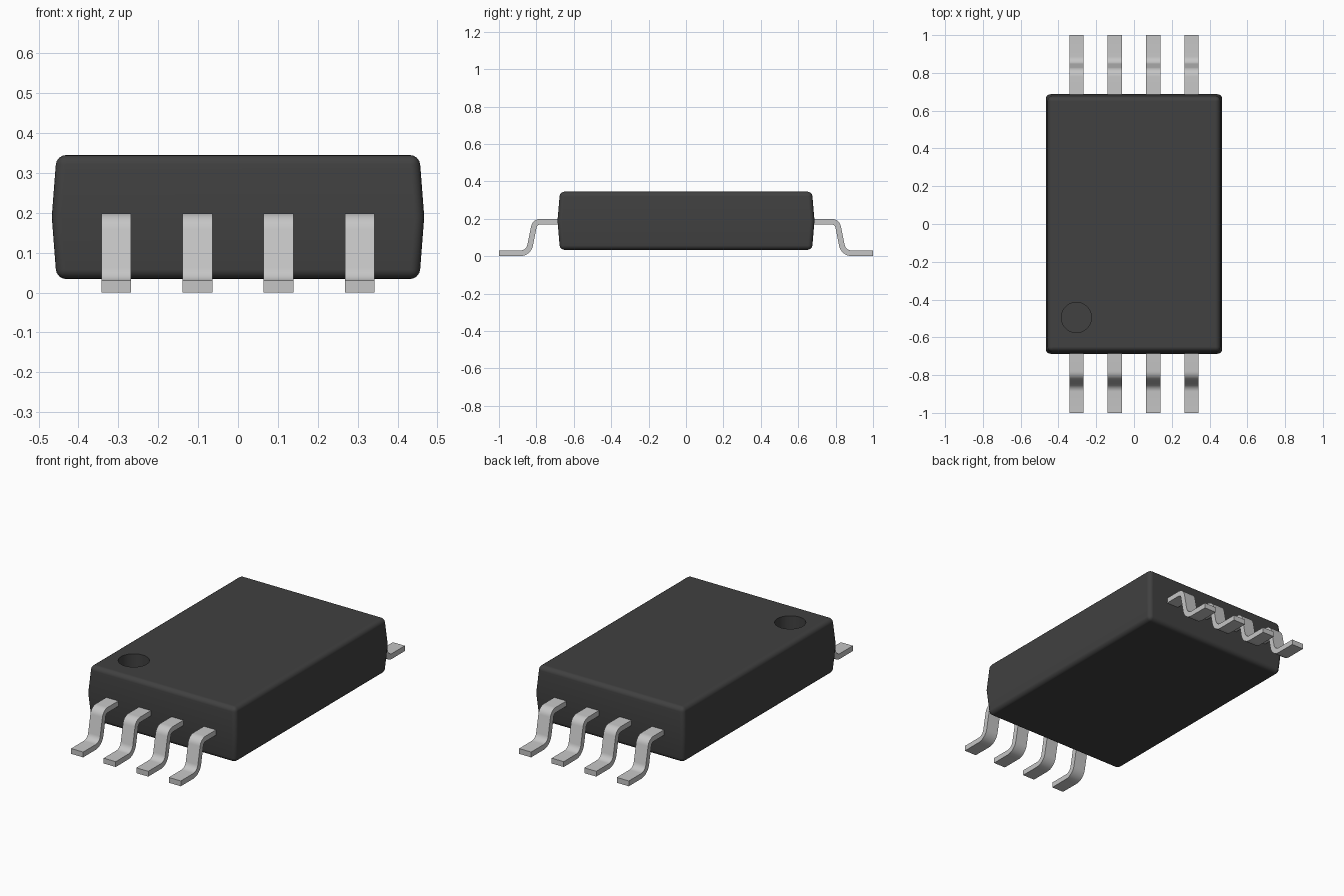
import bpy, bmesh, math
from mathutils import Vector

cube = bpy.data.objects.get("Cube")
if cube:
    bpy.data.objects.remove(cube, do_unlink=True)


def material(name, rgb, rough, metal=0.0):
    m = bpy.data.materials.new(name)
    m.use_nodes = True
    m.diffuse_color = (*rgb, 1)
    bsdf = next(n for n in m.node_tree.nodes if n.type == 'BSDF_PRINCIPLED')
    bsdf.inputs["Base Color"].default_value = (*rgb, 1)
    bsdf.inputs["Roughness"].default_value = rough
    return m


BLACK = material("black plastic", (0.052, 0.052, 0.052), 0.7)
METAL = material("light grey metal", (0.56, 0.56, 0.56), 0.4)


def make_object(name, bm, mat):
    bmesh.ops.recalc_face_normals(bm, faces=bm.faces)
    me = bpy.data.meshes.new(name)
    bm.to_mesh(me)
    bm.free()
    ob = bpy.data.objects.new(name, me)
    bpy.context.collection.objects.link(ob)
    me.materials.append(mat)
    return ob


def select_only(ob):
    bpy.ops.object.select_all(action='DESELECT')
    ob.select_set(True)
    bpy.context.view_layer.objects.active = ob


def smooth(ob, degrees=30):
    select_only(ob)
    bpy.ops.object.shade_smooth_by_angle(angle=math.radians(degrees))


# Package body: a block widest at the mould parting line
bm = bmesh.new()
rings = []
for hx, hy, z in [(0.455, 0.674, 0.034), (0.467, 0.687, 0.19), (0.455, 0.674, 0.345)]:
    rings.append([bm.verts.new((sx * hx, sy * hy, z))
                  for sx, sy in [(-1, -1), (1, -1), (1, 1), (-1, 1)]])
for low, high in zip(rings, rings[1:]):
    for i in range(4):
        j = (i + 1) % 4
        bm.faces.new((low[i], low[j], high[j], high[i]))
bm.faces.new(rings[0][::-1])
bm.faces.new(rings[-1])
body = make_object("package_body", bm, BLACK)
bevel = body.modifiers.new("rounded edges", 'BEVEL')
bevel.width = 0.024
bevel.segments = 4
bevel.limit_method = 'ANGLE'
bevel.angle_limit = math.radians(30)

# Round marker recess in the top, beside the first lead
TOP, DEPTH = 0.345, 0.11
bm = bmesh.new()
bmesh.ops.create_cone(bm, cap_ends=True, segments=40, radius1=0.08, radius2=0.08, depth=2 * DEPTH)
bmesh.ops.translate(bm, verts=bm.verts, vec=(-0.305, -0.495, TOP))
cutter = make_object("marker_cutter", bm, BLACK)
cutter.hide_render = True
cut = body.modifiers.new("marker recess", 'BOOLEAN')
cut.operation = 'DIFFERENCE'
cut.solver = 'EXACT'
cut.object = cutter
select_only(body)
for mod in list(body.modifiers):
    bpy.ops.object.modifier_apply(modifier=mod.name)
bpy.data.objects.remove(cutter, do_unlink=True)
smooth(body)
body.modifiers.new("even shading", 'WEIGHTED_NORMAL').keep_sharp = True


def fillet(a, corner, b, radius, steps=8):
    """Points of an arc rounding the corner between a and b."""
    u, v = (a - corner).normalized(), (b - corner).normalized()
    half = u.angle(v) / 2
    centre = corner + (u + v).normalized() * radius / math.sin(half)
    start = corner + u * radius / math.tan(half) - centre
    end = corner + v * radius / math.tan(half) - centre
    sweep = math.pi - 2 * half
    return [centre + (start * math.sin((1 - t) * sweep) + end * math.sin(t * sweep)) / math.sin(sweep)
            for t in (i / steps for i in range(steps + 1))]


# Centre line of a gull-wing lead, as (distance outward, height)
THICK, WIDTH = 0.03, 0.075
p = [Vector((d, z, 0)) for d, z in [(0.62, 0.184), (0.808, 0.184), (0.842, 0.015), (1.0, 0.015)]]
path = [p[0]] + fillet(p[0], p[1], p[2], 0.034) + fillet(p[1], p[2], p[3], 0.055) + [p[3]]


def lead(name, x, side):
    bm = bmesh.new()
    sections = []
    for i, q in enumerate(path):
        t = (path[min(i + 1, len(path) - 1)] - path[max(i - 1, 0)]).normalized()
        if i in (0, 1):
            t = Vector((1, 0, 0))
        if i >= len(path) - 2:
            t = Vector((1, 0, 0))
        n = Vector((-t.y, t.x, 0)) * THICK / 2
        sections.append([bm.verts.new((x + sx * WIDTH / 2, side * (q + s * n).x, (q + s * n).y))
                         for sx, s in [(-1, -1), (1, -1), (1, 1), (-1, 1)]])
    for a, b in zip(sections, sections[1:]):
        for i in range(4):
            j = (i + 1) % 4
            bm.faces.new((a[i], a[j], b[j], b[i]))
    bm.faces.new(sections[0])
    bm.faces.new(sections[-1][::-1])
    smooth(make_object(name, bm, METAL))


# Four leads along the front and four along the back
for side, label in [(-1, "front"), (1, "back")]:
    for k in range(4):
        lead(f"{label}_lead_{k + 1}", (k - 1.5) * 0.2035, side)
